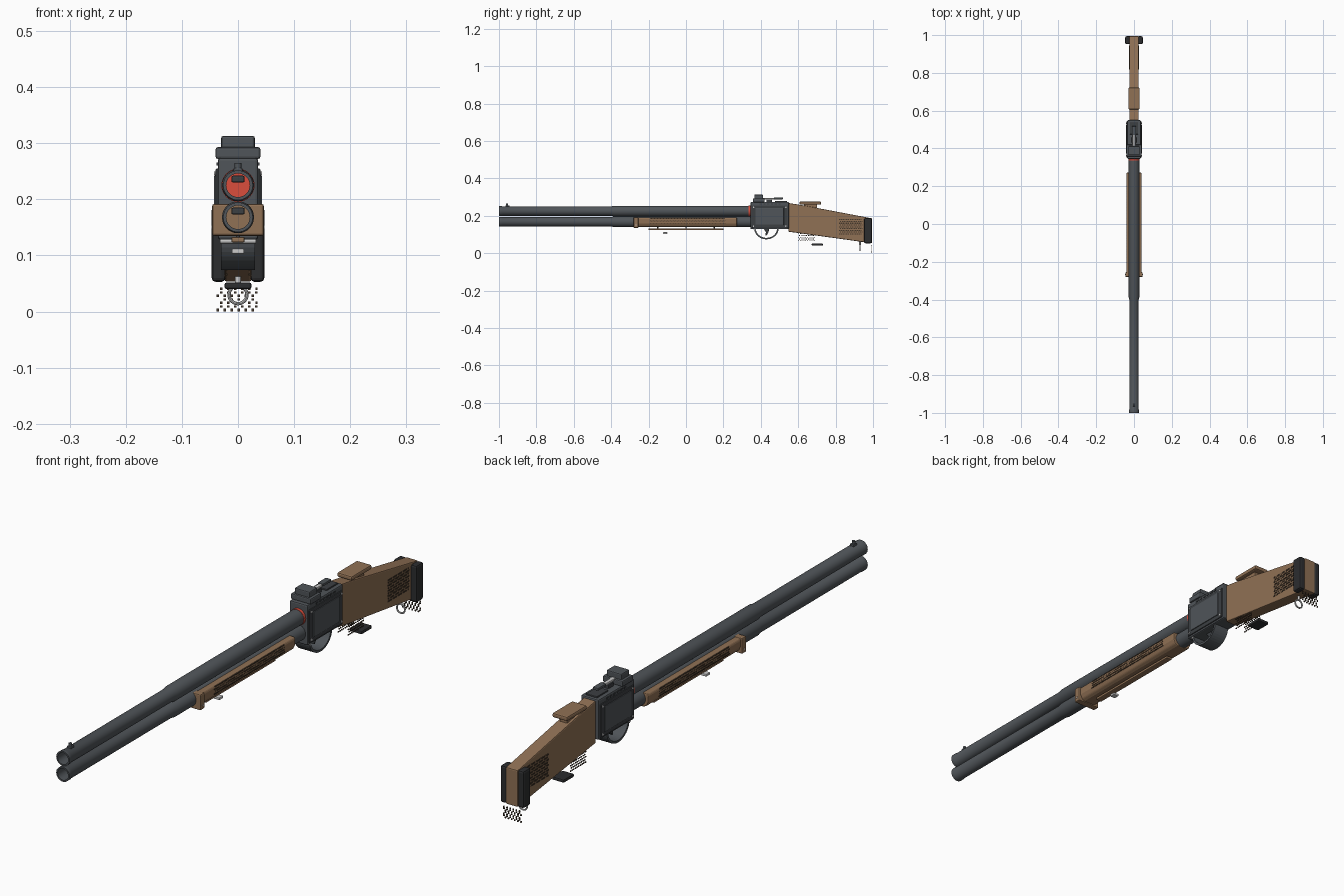
import bpy
import bmesh
import math
from mathutils import Matrix, Vector

cube = bpy.data.objects.get("Cube")
if cube:
    bpy.data.objects.remove(cube, do_unlink=True)


def material(name, rgb):
    m = bpy.data.materials.new(name)
    m.use_nodes = True
    m.diffuse_color = (*rgb, 1)
    m.node_tree.nodes["Principled BSDF"].inputs["Base Color"].default_value = (*rgb, 1)
    return m


STEEL = material("gunmetal", (0.08, 0.09, 0.1))
DARK = material("dark steel", (0.045, 0.05, 0.055))
WOOD = material("walnut", (0.28, 0.165, 0.09))
GRAIN = material("dark checkering", (0.06, 0.04, 0.025))
RUBBER = material("black rubber", (0.025, 0.026, 0.028))
SILVER = material("bright steel", (0.6, 0.6, 0.6))
RED = material("red band", (0.7, 0.075, 0.045))


def finish(name, bm, mat, bevel=0, smooth=False):
    bmesh.ops.recalc_face_normals(bm, faces=bm.faces)
    mesh = bpy.data.meshes.new(name)
    bm.to_mesh(mesh)
    bm.free()
    mesh.materials.append(mat)
    ob = bpy.data.objects.new(name, mesh)
    bpy.context.collection.objects.link(ob)
    if bevel:
        b = ob.modifiers.new("soft edges", "BEVEL")
        b.width, b.segments, b.limit_method = bevel, 2, "ANGLE"
    if smooth:
        bpy.ops.object.select_all(action="DESELECT")
        ob.select_set(True)
        bpy.context.view_layer.objects.active = ob
        bpy.ops.object.shade_smooth_by_angle(angle=math.radians(40))
    return ob


def box(name, mat, x, y, z, bevel=0.003):
    """Box from (low, high) ranges."""
    bm = bmesh.new()
    size = [b - a for a, b in (x, y, z)]
    mid = [(a + b) / 2 for a, b in (x, y, z)]
    bmesh.ops.create_cube(bm, size=1, matrix=Matrix.Translation(mid) @ Matrix.Diagonal((*size, 1)))
    return finish(name, bm, mat, bevel)


def prism(name, mat, points, axis, low, high, bevel=0):
    """Extrude a closed outline along x (outline y, z) or y (outline x, z)."""
    bm = bmesh.new()
    put = (lambda a, b: (low, a, b)) if axis == "x" else (lambda a, b: (a, low, b))
    face = bm.faces.new([bm.verts.new(put(*p)) for p in points])
    grown = bmesh.ops.extrude_face_region(bm, geom=[face])["geom"]
    shift = Vector((high - low, 0, 0) if axis == "x" else (0, high - low, 0))
    bmesh.ops.translate(bm, vec=shift, verts=[g for g in grown if isinstance(g, bmesh.types.BMVert)])
    return finish(name, bm, mat, bevel)


def lathe(name, mat, profile, z, closed=True):
    """Spin a (radius, y) profile around an axis along y at height z."""
    bm = bmesh.new()
    verts = [bm.verts.new((r, y, z)) for r, y in profile]
    edges = [bm.edges.new(p) for p in zip(verts, verts[1:])]
    if closed:
        edges.append(bm.edges.new((verts[-1], verts[0])))
    bmesh.ops.spin(bm, geom=verts + edges, cent=(0, 0, z), axis=(0, 1, 0), angle=math.tau, steps=32)
    bmesh.ops.remove_doubles(bm, verts=bm.verts, dist=0.0001)
    return finish(name, bm, mat, smooth=True)


def studs(name, mat, centres, size):
    bm = bmesh.new()
    for c in centres:
        bmesh.ops.create_cube(bm, size=1, matrix=Matrix.Translation(c) @ Matrix.Diagonal((*size, 1)))
    return finish(name, bm, mat)


def staggered(y0, y1, z0, z1, step):
    """Points of a diamond checkering grid."""
    for j in range(int((z1 - z0) / step) + 1):
        for i in range(int((y1 - y0) / step) + 1):
            y = y0 + (i + 0.5 * (j % 2)) * step
            if y <= y1:
                yield y, z0 + j * step


def rod(name, mat, start, end, radius):
    bm = bmesh.new()
    a, b = Vector(start), Vector(end)
    turn = (b - a).to_track_quat("Z", "Y").to_matrix().to_4x4()
    bmesh.ops.create_cone(bm, cap_ends=True, segments=16, radius1=radius, radius2=radius,
                          depth=(b - a).length, matrix=Matrix.Translation((a + b) / 2) @ turn)
    return finish(name, bm, mat, smooth=True)


# Barrels: hollow tubes with a thicker rear half and a muzzle lip
for name, z in (("upper_barrel", 0.225), ("lower_barrel", 0.168)):
    lathe(name, STEEL, [(0.021, -1), (0.0265, -1), (0.0265, -0.985), (0.025, -0.982), (0.025, -0.4),
                        (0.0285, -0.385), (0.0285, 0.345), (0.021, 0.345)], z)
    box(name + "_extractor", DARK, (-0.012, 0.012), (-0.3, -0.27), (z + 0.005, z + 0.017))
lathe("red_breech_band", RED, [(0, 0.335), (0.0295, 0.335), (0.0295, 0.347), (0, 0.347)], 0.225, False)

# Front sight
box("front_sight_base", STEEL, (-0.008, 0.008), (-0.965, -0.945), (0.246, 0.256), 0.002)
rod("front_sight_bead", STEEL, (0, -0.957, 0.25), (0, -0.957, 0.265), 0.006)

# Fore-end with front clip and lower rail
half = [(0.037, 0.19), (0.04, 0.182), (0.039, 0.16), (0.032, 0.145), (0.02, 0.139)]
outline = half + [(-x, z) for x, z in reversed(half)]
prism("fore_end", WOOD, outline, "y", -0.265, 0.272, 0.004)
box("fore_end_clip", WOOD, (-0.046, 0.046), (-0.28, -0.255), (0.135, 0.192), 0.004)
box("fore_end_rail", WOOD, (-0.012, 0.012), (-0.2, 0.2), (0.123, 0.133), 0.003)
for i, y in enumerate((-0.15, 0, 0.15)):
    rod(f"rail_post_{i}", DARK, (0, y, 0.13), (0, y, 0.142), 0.004)
box("front_sling_stud", SILVER, (-0.011, 0.011), (-0.122, -0.1), (0.103, 0.112), 0.002)
for side in (-1, 1):
    studs("fore_end_checkering", GRAIN,
          [(side * 0.0392, y, z) for y, z in staggered(-0.19, 0.21, 0.16, 0.185, 0.0083)],
          (0.003, 0.0055, 0.004))
    rod("clip_screw", SILVER, (side * 0.043, -0.267, 0.15), (side * 0.047, -0.267, 0.15), 0.003)

# Receiver with framed side plates and screws
box("receiver", STEEL, (-0.036, 0.036), (0.345, 0.55), (0.128, 0.274), 0.005)
for side in (-1, 1):
    def sides(a, b):
        return tuple(sorted((side * a, side * b)))
    box("side_plate", DARK, sides(0.03, 0.04), (0.352, 0.543), (0.135, 0.255), 0.003)
    box("side_plate_inset", STEEL, sides(0.038, 0.043), (0.372, 0.523), (0.15, 0.242), 0.002)
    for y in (0.361, 0.534):
        for z in (0.145, 0.246):
            rod("plate_screw", SILVER, (side * 0.038, y, z), (side * 0.0425, y, z), 0.004)
    studs("receiver_ridges", DARK, [(side * 0.036, 0.4 + 0.02 * i, 0.263) for i in range(6)],
          (0.004, 0.012, 0.006))

# Rear sight and top lever
box("rear_sight_base", STEEL, (-0.04, 0.04), (0.358, 0.42), (0.272, 0.293), 0.004)
box("rear_sight_block", STEEL, (-0.03, 0.03), (0.365, 0.412), (0.288, 0.313), 0.004)
box("top_lever", SILVER, (-0.007, 0.007), (0.41, 0.475), (0.286, 0.294), 0.002)
box("top_lever_tab", STEEL, (-0.011, 0.011), (0.47, 0.518), (0.288, 0.297), 0.002)
box("top_lever_post", DARK, (-0.012, 0.012), (0.43, 0.46), (0.27, 0.287), 0.002)
box("safety_slide", DARK, (-0.022, 0.022), (0.475, 0.54), (0.272, 0.279), 0.002)

# Trigger guard: wide half ring below the receiver
arc = [math.pi * (1 + i / 20) for i in range(21)]
ring = [(0.43 + 0.065 * math.cos(a), 0.132 + 0.058 * math.sin(a)) for a in arc]
ring += [(0.43 + 0.057 * math.cos(a), 0.132 + 0.050 * math.sin(a)) for a in reversed(arc)]
prism("trigger_guard", STEEL, ring, "x", -0.03, 0.03)
prism("trigger", DARK, [(0.415, 0.13), (0.445, 0.13), (0.44, 0.11), (0.43, 0.094), (0.423, 0.096),
                        (0.428, 0.112)], "x", -0.006, 0.006, 0.001)
rod("guard_pin", SILVER, (-0.032, 0.367, 0.126), (0.032, 0.367, 0.126), 0.005)

# Stock, comb and butt pads
prism("stock", WOOD, [(0.548, 0.268), (0.62, 0.257), (0.995, 0.186), (0.995, 0.053), (0.548, 0.115)],
      "x", -0.024, 0.024, 0.004)
box("comb_rest", WOOD, (-0.03, 0.03), (0.607, 0.722), (0.26, 0.276), 0.005)
box("comb_post", WOOD, (-0.015, 0.015), (0.63, 0.7), (0.24, 0.264), 0.002)
for side in (-1, 1):
    box("butt_pad", RUBBER, tuple(sorted((side * 0.022, side * 0.047))), (0.952, 0.994),
        (0.053, 0.187), 0.007)
    studs("stock_checkering", GRAIN,
          [(side * 0.0238, y, z) for y, z in staggered(0.822, 0.945, 0.103, 0.184, 0.0095)],
          (0.003, 0.0065, 0.0055))
    studs("grip_checkering", GRAIN,
          [(side * 0.02, y, z) for y, z in staggered(0.602, 0.69, 0.066, 0.108, 0.0095)],
          (0.003, 0.005, 0.004))

# Grip cap, rear swivel ring and butt studs
box("grip_cap", RUBBER, (-0.024, 0.024), (0.672, 0.732), (0.04, 0.052), 0.004)
bm = bmesh.new()
start = [bm.verts.new((0.016 + 0.003 * math.cos(a), 0.93 + 0.003 * math.sin(a), 0.03))
         for a in (math.tau * i / 8 for i in range(8))]
loop = [bm.edges.new((start[i - 1], start[i])) for i in range(8)]
bmesh.ops.spin(bm, geom=start + loop, cent=(0, 0.93, 0.03), axis=(0, 1, 0), angle=math.tau, steps=24)
bmesh.ops.remove_doubles(bm, verts=bm.verts, dist=0.0001)
finish("rear_swivel_ring", bm, SILVER, smooth=True)
rod("rear_swivel_stud", SILVER, (0, 0.93, 0.045), (0, 0.93, 0.07), 0.005)
studs("butt_studs", GRAIN, [(x, 0.993, z) for x, z in staggered(-0.036, 0.037, 0.003, 0.045, 0.0125)],
      (0.004, 0.004, 0.005))
studs("butt_studs_between", GRAIN,
      [(x, 0.993, z) for x, z in staggered(-0.03, 0.037, 0.009, 0.042, 0.0125)], (0.004, 0.004, 0.004))
